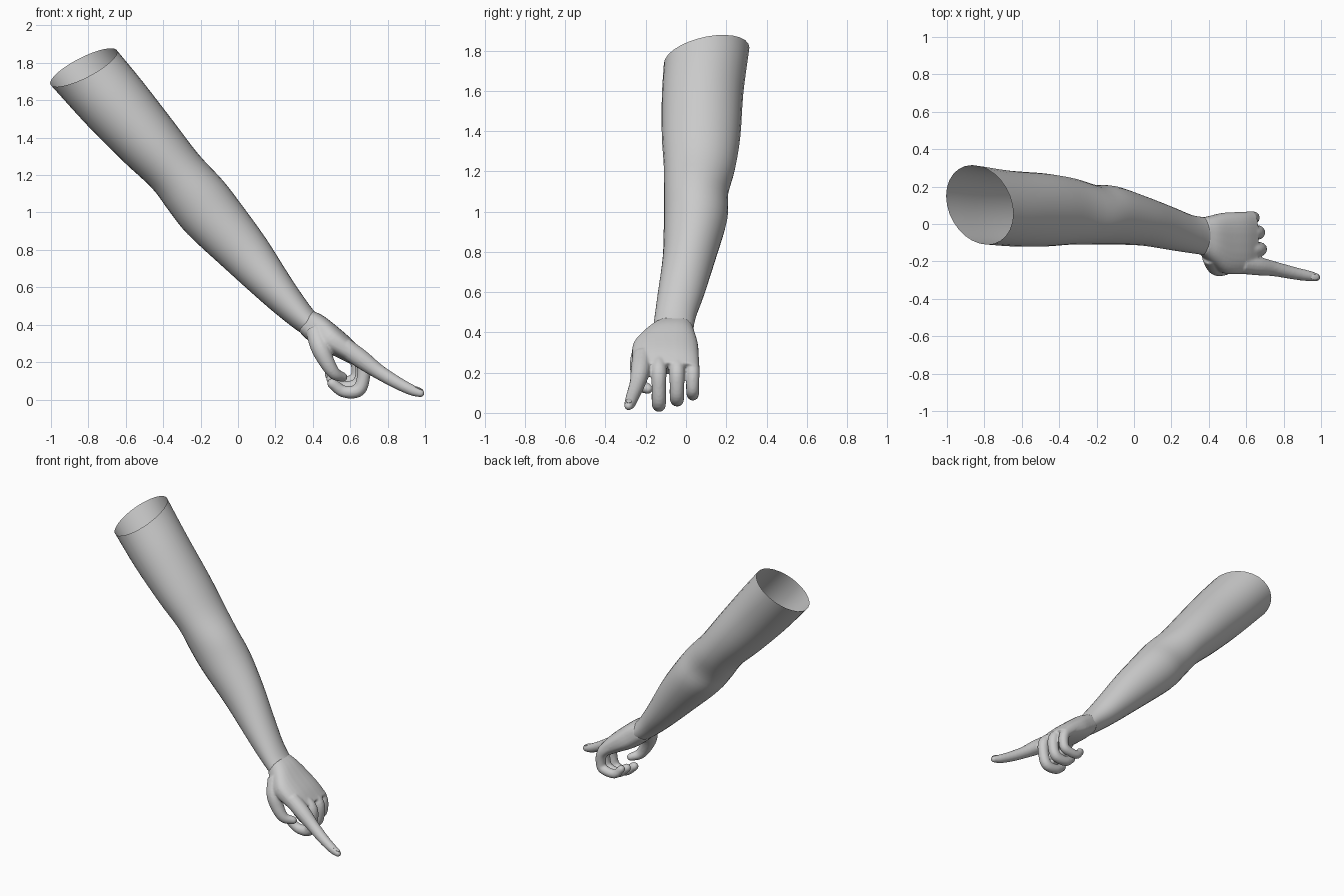
import bpy, bmesh, math
from mathutils import Vector

cube = bpy.data.objects.get("Cube")
if cube:
    bpy.data.objects.remove(cube, do_unlink=True)

skin = bpy.data.materials.new("plain grey")
skin.use_nodes = True
skin.diffuse_color = (0.6, 0.6, 0.6, 1)
skin.node_tree.nodes["Principled BSDF"].inputs["Base Color"].default_value = (0.6, 0.6, 0.6, 1)


def spline(rows, steps):
    """Smooth the rows of numbers with a Catmull-Rom spline."""
    rows = [Vector(r) for r in rows]
    out = []
    for i in range(len(rows) - 1):
        b, c = rows[i], rows[i + 1]
        a = rows[i - 1] if i else b * 2 - c
        d = rows[i + 2] if i + 2 < len(rows) else c * 2 - b
        for s in range(steps):
            t = s / steps
            out.append((b * 2 + (c - a) * t + (a * 2 - b * 5 + c * 4 - d) * t * t
                        + (b * 3 - a - c * 3 + d) * t ** 3) / 2)
    return out + [rows[-1]]


def loft(bm, rings, capped):
    loops = [[bm.verts.new(p) for p in ring] for ring in rings]
    n = len(loops[0])
    for a, b in zip(loops, loops[1:]):
        for i in range(n):
            j = (i + 1) % n
            bm.faces.new((a[i], a[j], b[j], b[i]))
    if capped:
        bm.faces.new(loops[0][::-1])
        bm.faces.new(loops[-1])


def limb(bm, rows, capped, power=1.0, sides=28):
    """Rows hold upper x, upper z, lower x, lower z, front y, back y, rim skew."""
    rings = []
    for ux, uz, lx, lz, y0, y1, skew in spline(rows, 4):
        ring = []
        for i in range(sides):
            a = math.tau * i / sides
            c, s = math.cos(a), math.sin(a)
            c = math.copysign(abs(c) ** power, c)
            s = math.copysign(abs(s) ** power, s)
            ring.append(((ux + lx) / 2 + (ux - lx) / 2 * c - skew * s,
                         (y0 + y1) / 2 + (y1 - y0) / 2 * s,
                         (uz + lz) / 2 + (uz - lz) / 2 * c + skew * s))
        rings.append(ring)
    loft(bm, rings, capped)


def digit(bm, rows, sides=14):
    """A round tube along x, y, z, radius rows, with a rounded tip."""
    pts = spline(rows, 5)
    tip = pts[-1].copy()
    along = (tip - pts[-2]).to_3d().normalized()
    for k in (0.45, 0.8, 0.97):
        p = tip.copy()
        for axis in range(3):
            p[axis] += along[axis] * tip[3] * k
        p[3] = tip[3] * math.sqrt(1 - k * k)
        pts.append(p)
    rings = []
    for i, p in enumerate(pts):
        d = (pts[min(i + 1, len(pts) - 1)] - pts[max(i - 1, 0)]).to_3d().normalized()
        u = Vector((0, 1, 0)).cross(d).normalized()
        v = d.cross(u)
        rings.append([p.to_3d() + (u * math.cos(math.tau * k / sides)
                      + v * math.sin(math.tau * k / sides)) * p[3] for k in range(sides)])
    loft(bm, rings, True)


def finish(bm, name):
    bmesh.ops.recalc_face_normals(bm, faces=bm.faces)
    mesh = bpy.data.meshes.new(name)
    bm.to_mesh(mesh)
    bm.free()
    mesh.materials.append(skin)
    for p in mesh.polygons:
        p.use_smooth = True
    obj = bpy.data.objects.new(name, mesh)
    bpy.context.collection.objects.link(obj)
    return obj


# Open sleeve of the upper arm, elbow and forearm
bm = bmesh.new()
limb(bm, [
    (-.65, 1.87, -1.0, 1.68, -.11, .315, .04),
    (-.51, 1.70, -.80, 1.46, -.12, .285, .01),
    (-.34, 1.48, -.61, 1.27, -.12, .27, 0),
    (-.21, 1.31, -.46, 1.13, -.11, .245, 0),
    (-.08, 1.17, -.37, 1.01, -.11, .21, 0),
    (.02, 1.04, -.27, .885, -.11, .205, 0),
    (.15, .86, -.07, .70, -.115, .15, 0),
    (.27, .67, .13, .52, -.14, .09, 0),
    (.35, .55, .25, .42, -.155, .05, 0),
    (.41, .47, .33, .36, -.165, .037, 0),
    (.44, .45, .37, .34, -.17, .035, 0)], False)
finish(bm, "arm")

# Palm, fused with the digits
bm = bmesh.new()
limb(bm, [
    (.40, .475, .325, .365, -.16, .033, 0),
    (.46, .445, .37, .32, -.21, .045, 0),
    (.53, .39, .43, .275, -.262, .06, 0),
    (.61, .32, .52, .23, -.268, .064, 0),
    (.67, .25, .60, .19, -.26, .064, 0)], True, 0.75)

# Pointing index finger
digit(bm, [(.57, -.215, .28, .052), (.66, -.225, .215, .05), (.75, -.24, .15, .04),
           (.85, -.262, .09, .034), (.93, -.277, .05, .029), (.975, -.285, .034, .022)])

# Three curled fingers: side position, reach, lift, radius
for y, reach, lift, r in ((-.135, 0, 0, .036), (-.045, -.01, .025, .036), (.033, -.035, .05, .032)):
    x = reach
    digit(bm, [(.60 + x, y, .27, r), (.665 + x, y, .21, r + .003), (.672 + x, y, .13, r),
               (.645 + x, y, .05 + lift, r), (.565 + x, y, .043 + lift, r * .9),
               (.505 + x * .5, y - .01, .085 + lift, r * .8)])

# Thumb tucked under the palm
digit(bm, [(.41, -.17, .37, .05), (.44, -.222, .28, .052), (.475, -.235, .20, .042),
           (.515, -.225, .14, .034), (.56, -.19, .12, .026)])
hand = finish(bm, "hand")
fuse = hand.modifiers.new("fuse", 'REMESH')
fuse.mode = 'VOXEL'
fuse.voxel_size = 0.007
fuse.use_smooth_shade = True
soften = hand.modifiers.new("soften", 'SMOOTH')
soften.factor = 0.5
soften.iterations = 4

# Nail on the pointing finger
bm = bmesh.new()
bmesh.ops.create_uvsphere(bm, u_segments=12, v_segments=8, radius=1)
nail = finish(bm, "index_nail")
nail.scale = (.026, .016, .005)
nail.rotation_euler = (0, math.radians(24), 0)
nail.location = (.967, -.284, .06)
